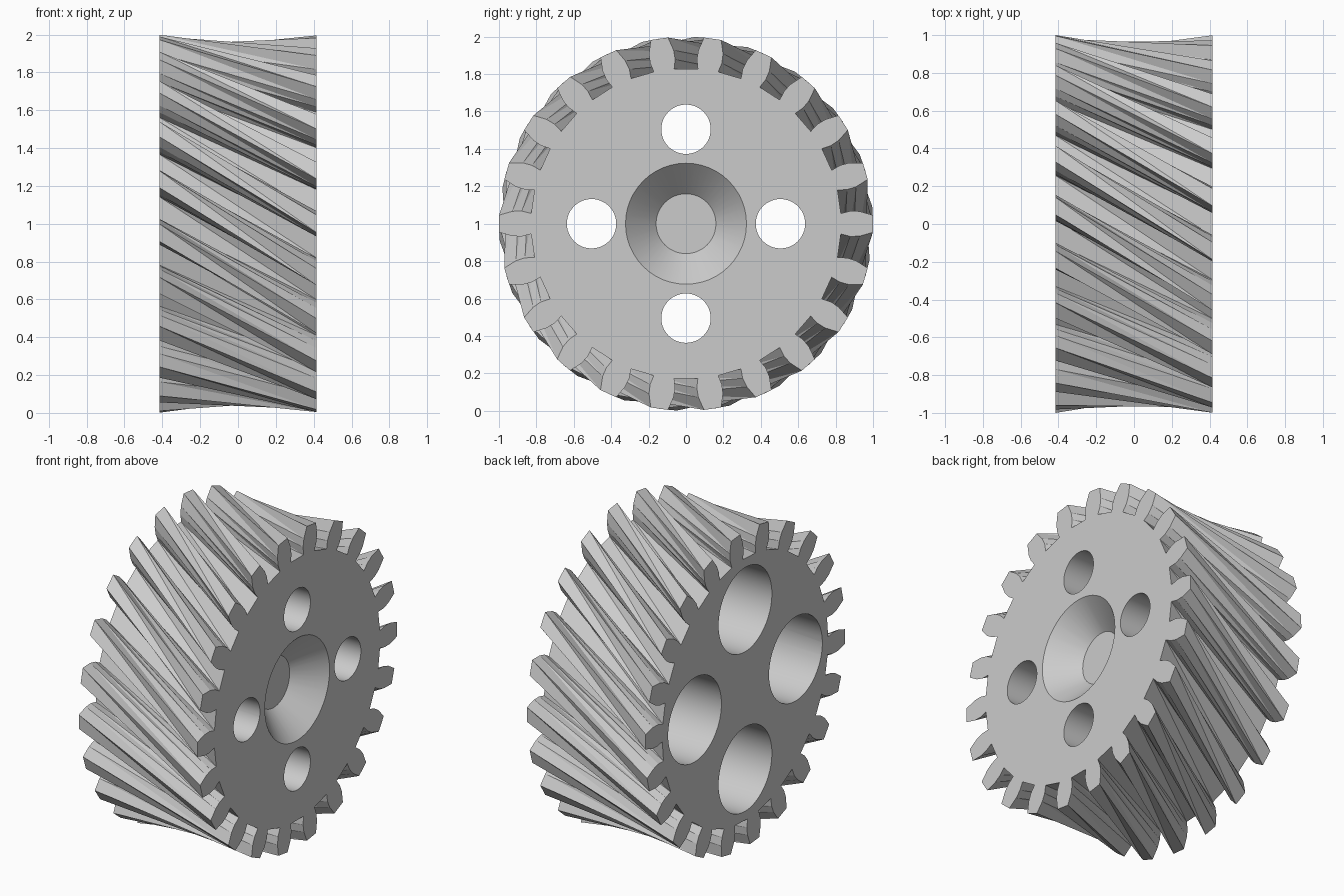
import bpy, bmesh
from math import radians, cos, sin, pi
from mathutils import Matrix

cube = bpy.data.objects.get("Cube")
if cube:
    bpy.data.objects.remove(cube, do_unlink=True)

TEETH = 22
PITCH = 2 * pi / TEETH
TWIST = radians(30)
HALF = 0.415               # half of the gear width
BORE, BOLT = 0.267, 0.132  # hole radii at the left and right ends
EXTRA = 0.05               # cutter overshoot past the end faces

grey = bpy.data.materials.new("light grey")
grey.use_nodes = True
colour = (0.6, 0.6, 0.6, 1)
grey.diffuse_color = colour
grey.node_tree.nodes["Principled BSDF"].inputs["Base Color"].default_value = colour


def make_object(name, bm):
    bmesh.ops.recalc_face_normals(bm, faces=bm.faces)
    mesh = bpy.data.meshes.new(name)
    bm.to_mesh(mesh)
    bm.free()
    mesh.materials.append(grey)
    obj = bpy.data.objects.new(name, mesh)
    bpy.context.collection.objects.link(obj)
    return obj


def cone_cutter(name, x0, x1, r0, r1, y=0, z=1):
    bm = bmesh.new()
    place = Matrix.Translation(((x0 + x1) / 2, y, z)) @ Matrix.Rotation(pi / 2, 4, "Y")
    bmesh.ops.create_cone(bm, cap_ends=True, segments=48, radius1=r0, radius2=r1,
                          depth=x1 - x0, matrix=place)
    obj = make_object(name, bm)
    obj.hide_render = True
    return obj


# Tooth outline: radius and half angle, from root to tip
flank = [(0.83, 3.8), (0.88, 4.4), (0.93, 4.1), (1.0, 2.65)]
tooth = [(r, -a) for r, a in flank] + [(r, a) for r, a in reversed(flank)]
outline = [(r, pi / 2 + (k + 0.5) * PITCH + radians(a))
           for k in range(TEETH) for r, a in tooth]

# Gear body: two outlines joined by straight twisted teeth
bm = bmesh.new()
right = [bm.verts.new((HALF, r * cos(a), 1 + r * sin(a))) for r, a in outline]
left = [bm.verts.new((-HALF, r * cos(a - TWIST), 1 + r * sin(a - TWIST)))
        for r, a in outline]
count = len(outline)
for i in range(count):
    j = (i + 1) % count
    bm.faces.new((left[i], right[j], right[i]))
    bm.faces.new((left[i], left[j], right[j]))
bm.faces.new(right)
bm.faces.new(list(reversed(left)))
gear = make_object("helical_gear", bm)

# Conical hub recess, and four bolt holes widened from the left
cutters = [cone_cutter("hub_recess", HALF - 0.165, HALF + EXTRA, 0.16, 0.373)]
for k in range(4):
    y = 0.505 * cos(k * pi / 2)
    z = 1 + 0.505 * sin(k * pi / 2)
    cutters.append(cone_cutter("counterbore", -HALF - EXTRA, 0.09, BORE, BORE, y, z))
    cutters.append(cone_cutter("bolt_hole", 0, HALF + EXTRA, BOLT, BOLT, y, z))

bpy.ops.object.select_all(action="DESELECT")
gear.select_set(True)
bpy.context.view_layer.objects.active = gear
for cutter in cutters:
    mod = gear.modifiers.new("cut", "BOOLEAN")
    mod.operation = "DIFFERENCE"
    mod.solver = "EXACT"
    mod.object = cutter
    bpy.ops.object.modifier_apply(modifier=mod.name)
    bpy.data.objects.remove(cutter, do_unlink=True)

bpy.ops.object.shade_smooth_by_angle(angle=radians(25))
